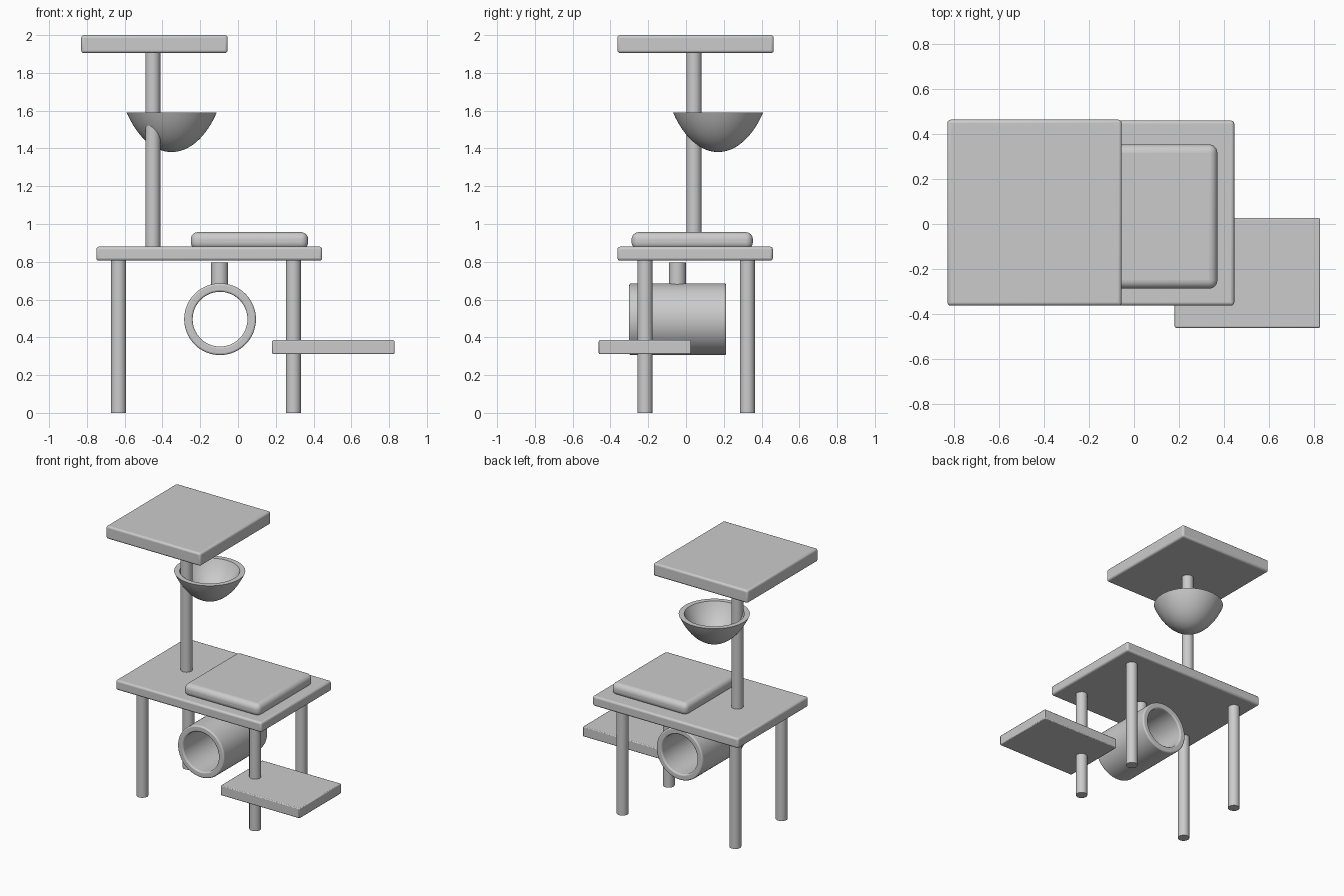
import bpy, bmesh, math
from mathutils import Matrix

if "Cube" in bpy.data.objects:
    bpy.data.objects.remove(bpy.data.objects["Cube"])


def finish(name, bm, bevel=0, segments=3):
    bmesh.ops.recalc_face_normals(bm, faces=bm.faces)
    mesh = bpy.data.meshes.new(name)
    bm.to_mesh(mesh)
    bm.free()
    ob = bpy.data.objects.new(name, mesh)
    bpy.context.collection.objects.link(ob)
    if bevel:
        mod = ob.modifiers.new("bevel", 'BEVEL')
        mod.width, mod.segments, mod.limit_method = bevel, segments, 'ANGLE'
    bpy.ops.object.select_all(action='DESELECT')
    ob.select_set(True)
    bpy.context.view_layer.objects.active = ob
    bpy.ops.object.shade_smooth_by_angle(angle=math.radians(35))
    return ob


def slab(name, x, y, z, bevel, segments=3):
    bm = bmesh.new()
    bmesh.ops.create_cube(bm, size=1)
    for v in bm.verts:
        v.co = [lo + (c + 0.5) * (hi - lo) for c, (lo, hi) in zip(v.co, (x, y, z))]
    return finish(name, bm, bevel, segments)


def post(name, x, y, z0, z1, r=0.04):
    bm = bmesh.new()
    bmesh.ops.create_cone(bm, cap_ends=True, segments=32, radius1=r, radius2=r,
                          depth=z1 - z0, matrix=Matrix.Translation((x, y, (z0 + z1) / 2)))
    return finish(name, bm)


def lathe(name, profile, matrix, closed, steps=64, bevel=0):
    # Revolve an (r, z) profile about z, then place it
    bm = bmesh.new()
    vs = [bm.verts.new((r, 0, z)) for r, z in profile]
    pairs = list(zip(vs, vs[1:])) + ([(vs[-1], vs[0])] if closed else [])
    edges = [bm.edges.new(p) for p in pairs]
    bmesh.ops.spin(bm, geom=vs + edges, axis=(0, 0, 1), cent=(0, 0, 0),
                   angle=2 * math.pi, steps=steps)
    bmesh.ops.remove_doubles(bm, verts=bm.verts, dist=1e-5)
    bm.transform(matrix)
    return finish(name, bm, bevel)


# Platforms and cushion
slab("top_platform", (-0.83, -0.055), (-0.363, 0.464), (1.905, 2.0), 0.014)
slab("main_platform", (-0.75, 0.446), (-0.363, 0.46), (0.806, 0.88), 0.014)
slab("side_shelf", (0.181, 0.828), (-0.462, 0.026), (0.311, 0.385), 0.006, 2)
slab("cushion", (-0.25, 0.371), (-0.288, 0.354), (0.865, 0.957), 0.038, 6)

# Legs and upper post
for side, x in (("left", -0.632), ("right", 0.293)):
    for end, y in (("front", -0.217), ("back", 0.325)):
        post(f"{end}_{side}_leg", x, y, 0, 0.82)
post("upper_post", -0.451, 0.042, 0.86, 1.92)

# Bowl: outer and inner flattened caps joined by a flat rim
def cap(radius, depth, n=16):
    t = math.radians(52)
    return [(radius * math.sin(t * i / n) / math.sin(t),
             -depth * (math.cos(t * i / n) - math.cos(t)) / (1 - math.cos(t)))
            for i in range(n + 1)]

lathe("bowl", cap(0.239, 0.21) + cap(0.202, 0.172)[::-1],
      Matrix.Translation((-0.351, 0.17, 1.591)), False)

# Hanging tunnel and its hanger
lathe("tunnel", [(0.19, -0.257), (0.19, 0.257), (0.145, 0.257), (0.145, -0.257)],
      Matrix.Translation((-0.095, -0.044, 0.496)) @ Matrix.Rotation(math.pi / 2, 4, 'X'),
      True, 64, 0.01)
post("tunnel_hanger", -0.097, -0.046, 0.66, 0.796, 0.045)
